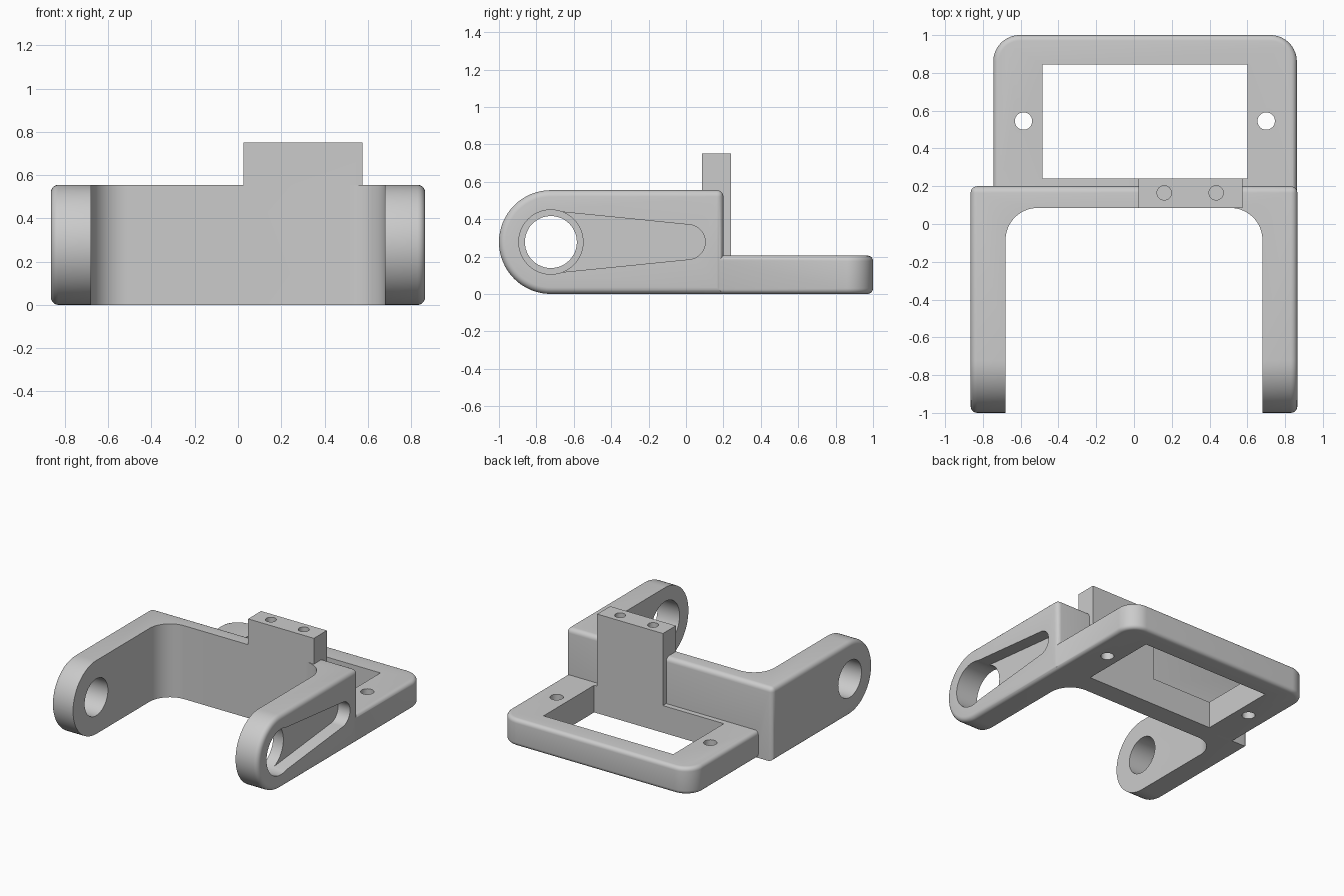
import bpy
import bmesh
from math import cos, sin, radians, pi

if "Cube" in bpy.data.objects:
    bpy.data.objects.remove(bpy.data.objects["Cube"])

grey = bpy.data.materials.new("plain grey")
grey.use_nodes = True
grey.diffuse_color = (0.6, 0.6, 0.6, 1)
grey.node_tree.nodes["Principled BSDF"].inputs["Base Color"].default_value = (0.6, 0.6, 0.6, 1)


def arc(cx, cy, r, start, end, n=16):
    steps = [radians(start + (end - start) * i / n) for i in range(n + 1)]
    return [(cx + r * cos(a), cy + r * sin(a)) for a in steps]


def circle(cx, cy, r, n=48):
    return arc(cx, cy, r, 0, 360, n)[:-1]


def rect(x0, x1, y0, y1):
    return [(x0, y0), (x1, y0), (x1, y1), (x0, y1)]


def prism(name, outline, axis, lo, hi, rounded=None, radius=0.035):
    """Extrude an outline along x (points are y, z) or z (points are x, y)."""
    bm = bmesh.new()
    place = (lambda p, d: (d, *p)) if axis == "x" else (lambda p, d: (*p, d))
    base = bm.faces.new([bm.verts.new(place(p, lo)) for p in outline])
    ext = bmesh.ops.extrude_face_region(bm, geom=[base])["geom"]
    shift = (hi - lo, 0, 0) if axis == "x" else (0, 0, hi - lo)
    bmesh.ops.translate(bm, vec=shift, verts=[v for v in ext if isinstance(v, bmesh.types.BMVert)])
    bmesh.ops.recalc_face_normals(bm, faces=bm.faces)
    if rounded:
        bmesh.ops.bevel(bm, geom=[e for e in bm.edges if rounded(*[v.co for v in e.verts])],
                        offset=radius, segments=5, profile=0.5, affect="EDGES")
    mesh = bpy.data.meshes.new(name)
    bm.to_mesh(mesh)
    bm.free()
    mesh.materials.append(grey)
    obj = bpy.data.objects.new(name, mesh)
    bpy.context.collection.objects.link(obj)
    return obj


def combine(target, tool, operation):
    mod = target.modifiers.new(tool.name, "BOOLEAN")
    mod.operation, mod.object, mod.solver = operation, tool, "EXACT"
    bpy.context.view_layer.objects.active = target
    bpy.ops.object.modifier_apply(modifier=mod.name)
    bpy.data.objects.remove(tool)


HALF, TOP = 0.865, 0.555
PIVOT_Y, PIVOT_Z = -0.7225, TOP / 2
BACK, INNER = 0.2, 0.085

# Yoke: side profile with round ends, softened on its outer edges
side = arc(PIVOT_Y, PIVOT_Z, PIVOT_Z, 90, 270, 32) + [(BACK, 0), (BACK, TOP)]
bracket = prism("mounting_bracket", side, "x", -HALF, HALF,
                lambda a, b: abs(a.x - b.x) < 0.01 or (min(a.y, b.y) > 0.19 and a.z > 0.5))

# Open space between the two arms, with filleted inner corners
gap = ([(-0.68, -1.1), (0.68, -1.1)] + arc(0.51, INNER - 0.17, 0.17, 0, 90)
       + arc(-0.51, INNER - 0.17, 0.17, 90, 180))
combine(bracket, prism("arm_gap", gap, "z", -0.1, 0.8), "DIFFERENCE")

# Low rear frame with rounded back corners
plate = ([(-0.745, 0.1), (0.862, 0.1)] + arc(0.722, 0.86, 0.14, 0, 90)
         + arc(-0.605, 0.86, 0.14, 90, 180))
combine(bracket, prism("rear_frame", plate, "z", 0, 0.205,
                       lambda a, b: abs(a.z - b.z) < 0.01 and max(a.y, b.y) > 0.11, 0.03), "UNION")

# Upright tab
combine(bracket, prism("upright_tab", rect(0.025, 0.575, INNER, 0.24), "z", 0, 0.75), "UNION")

# Frame window, frame screw holes and tab screw holes
combine(bracket, prism("window", rect(-0.485, 0.6, 0.24, 0.845), "z", -0.1, 0.3), "DIFFERENCE")
for x in (-0.585, 0.7):
    combine(bracket, prism("frame_hole", circle(x, 0.545, 0.046), "z", -0.1, 0.3), "DIFFERENCE")
for x in (0.16, 0.435):
    combine(bracket, prism("tab_hole", circle(x, 0.165, 0.038, 32), "z", 0.5, 0.8), "DIFFERENCE")

# Pivot holes, and the tapered recess in the left arm
slot = arc(PIVOT_Y, PIVOT_Z, 0.166, 84, 276, 32) + arc(0.01, PIVOT_Z, 0.093, -84, 84, 24)
combine(bracket, prism("tapered_recess", slot, "x", HALF - 0.1, 1), "DIFFERENCE")
for r, lo, hi in ((0.139, -1, -0.5), (0.172, 0.5, 1)):
    combine(bracket, prism("pivot_hole", circle(PIVOT_Y, PIVOT_Z, r), "x", lo, hi), "DIFFERENCE")

bpy.ops.object.select_all(action="DESELECT")
bracket.select_set(True)
bpy.context.view_layer.objects.active = bracket
bpy.ops.object.shade_smooth_by_angle(angle=pi / 6)
